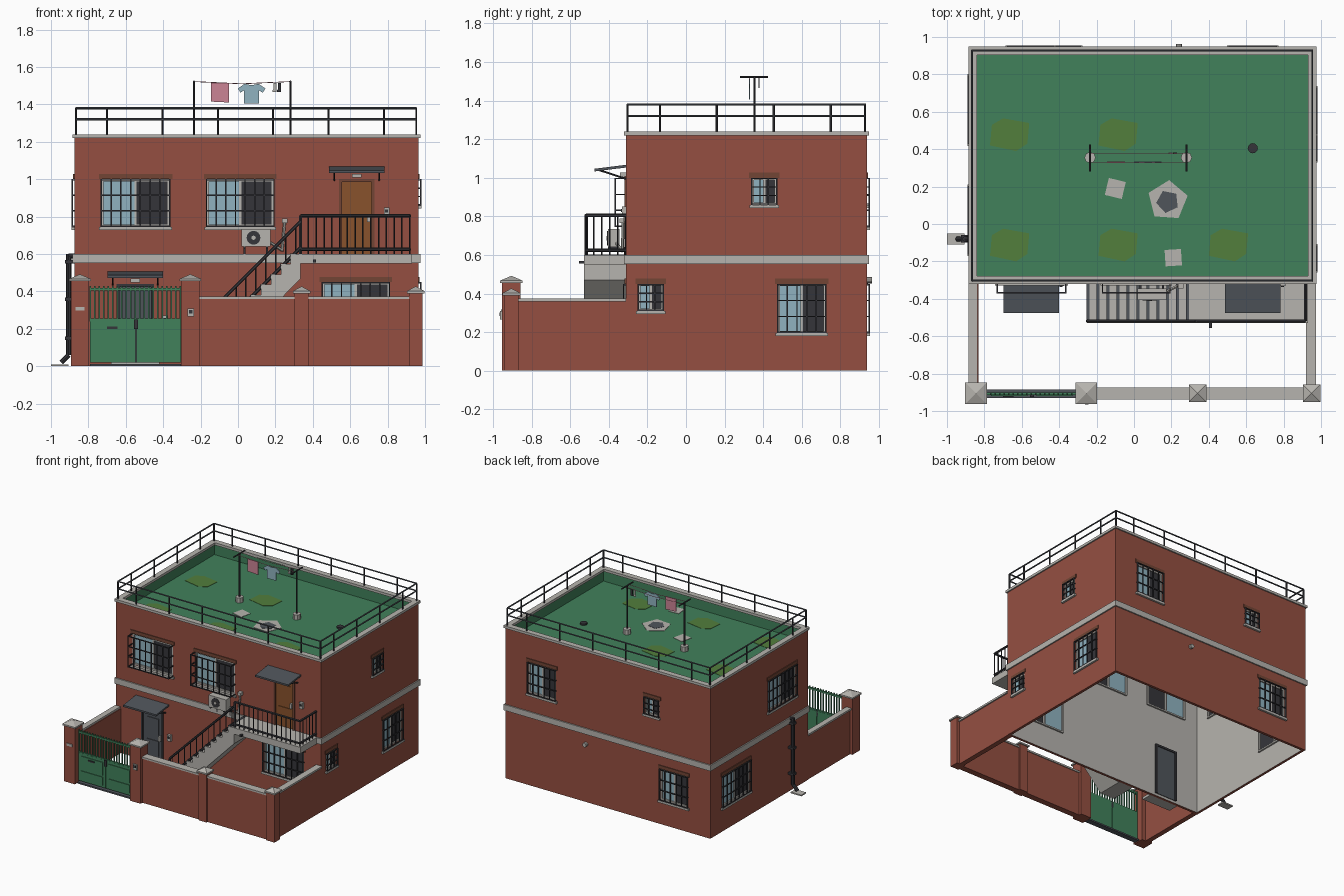
import bpy, bmesh, math
from mathutils import Matrix, Vector

if "Cube" in bpy.data.objects:
    bpy.data.objects.remove(bpy.data.objects["Cube"])

def mat(name, c):
    m = bpy.data.materials.new(name)
    m.diffuse_color = (*c, 1)
    m.use_nodes = True
    m.node_tree.nodes["Principled BSDF"].inputs["Base Color"].default_value = m.diffuse_color
    return m

BRICK = mat("brick_red", (0.30, 0.078, 0.053))
LINTEL = mat("lintel_brown", (0.17, 0.06, 0.035))
CONC = mat("concrete_grey", (0.47, 0.455, 0.425))
GREEN = mat("paint_green", (0.053, 0.22, 0.105))
OLIVE = mat("moss_olive", (0.085, 0.21, 0.045))
SLATE = mat("slate_grey", (0.08, 0.09, 0.105))
METAL = mat("dark_metal", (0.036, 0.036, 0.042))
WOOD = mat("door_wood", (0.25, 0.085, 0.025))
GLASS = mat("pale_blue", (0.28, 0.45, 0.53))
PINK = mat("towel_pink", (0.60, 0.23, 0.30))

def finish(name, bm, *mats):
    me = bpy.data.meshes.new(name)
    bm.normal_update()
    bm.to_mesh(me)
    bm.free()
    for m in mats:
        me.materials.append(m)
    ob = bpy.data.objects.new(name, me)
    bpy.context.scene.collection.objects.link(ob)
    return ob

def boxes(name, m, items, M=Matrix()):
    """Boxes given as (x0, x1, y0, y1, z0, z1)."""
    bm = bmesh.new()
    for x0, x1, y0, y1, z0, z1 in items:
        T = Matrix.Translation(((x0 + x1) / 2, (y0 + y1) / 2, (z0 + z1) / 2))
        bmesh.ops.create_cube(bm, size=1, matrix=M @ T @ Matrix.Diagonal((x1 - x0, y1 - y0, z1 - z0, 1)))
    return finish(name, bm, m)

def rods(name, m, segs, r, sides=6):
    """Round bars between point pairs."""
    bm = bmesh.new()
    for a, b in segs:
        a, b = Vector(a), Vector(b)
        R = (b - a).to_track_quat('Z', 'Y').to_matrix().to_4x4()
        bmesh.ops.create_cone(bm, cap_ends=True, segments=sides, radius1=r, radius2=r, depth=(b - a).length,
                              matrix=Matrix.Translation((a + b) / 2) @ R)
    return finish(name, bm, m)

def prism(name, m, pts, h0, h1, axis):
    bm = bmesh.new()
    put = {'x': lambda p, q, h: (h, p, q), 'y': lambda p, q, h: (p, h, q), 'z': lambda p, q, h: (p, q, h)}[axis]
    f = bm.faces.new([bm.verts.new(put(p, q, h0)) for p, q in pts])
    new = bmesh.ops.extrude_face_region(bm, geom=[f])['geom']
    bmesh.ops.translate(bm, vec=put(0, 0, h1 - h0), verts=[v for v in new if isinstance(v, bmesh.types.BMVert)])
    bmesh.ops.recalc_face_normals(bm, faces=bm.faces)
    return finish(name, bm, m)

def ring(x0, x1, y0, y1, w, z0, z1):
    return [(x0, x1, y0, y0 + w, z0, z1), (x0, x1, y1 - w, y1, z0, z1),
            (x0, x0 + w, y0 + w, y1 - w, z0, z1), (x1 - w, x1, y0 + w, y1 - w, z0, z1)]

X0, X1, Y0, Y1, ROOF = -0.875, 0.965, -0.312, 0.938, 1.135

# Hollow house shell: green roof tray on top, plaster inside
bm = bmesh.new()
bmesh.ops.create_cube(bm, size=1, matrix=Matrix.Translation(((X0 + X1) / 2, (Y0 + Y1) / 2, 0.61))
                      @ Matrix.Diagonal((X1 - X0, Y1 - Y0, 1.22, 1)))
bm.normal_update()
ends = [f for f in bm.faces if abs(f.normal.z) > 0.9]
for f in ends:
    top = f.normal.z > 0
    bmesh.ops.inset_region(bm, faces=[f], thickness=0.03)
    g = bmesh.ops.extrude_discrete_faces(bm, faces=[f])['faces'][0]
    for v in g.verts:
        v.co.z = ROOF if top else 1.10
    for e in g.edges:
        for lf in e.link_faces:
            lf.material_index = 1 if top else 2
shell = finish("house_walls", bm, BRICK, GREEN, CONC)
boxes("roof_coping", CONC, ring(X0 - 0.01, X1 + 0.01, Y0 - 0.01, Y1 + 0.01, 0.045, 1.22, 1.24))
boxes("floor_band", CONC, ring(X0 - 0.01, X1 + 0.01, Y0 - 0.01, Y1 + 0.01, 0.02, 0.553, 0.60))

# Wall openings
cuts = bmesh.new()
def side_matrix(side, u):
    pos, ang = {'front': ((u, Y0, 0), 0), 'right': ((X1, u, 0), 90),
                'back': ((u, Y1, 0), 180), 'left': ((X0, u, 0), 270)}[side]
    return Matrix.Translation(pos) @ Matrix.Rotation(math.radians(ang), 4, 'Z')

def cut(M, w, z0, z1):
    bmesh.ops.create_cube(cuts, size=1, matrix=M @ Matrix.Translation((0, 0, (z0 + z1) / 2))
                          @ Matrix.Diagonal((w, 0.12, z1 - z0, 1)))

def window(side, u, w, z0, z1, out=0.012):
    M, h, n = side_matrix(side, u), w / 2, side + "_window_"
    cut(M, w, z0, z1)
    t = 0.012
    boxes(n + "frame", CONC, [(-h, h, .006, .034, z0, z0 + t), (-h, h, .006, .034, z1 - t, z1),
          (-h, -h + t, .006, .034, z0, z1), (h - t, h, .006, .034, z0, z1), (-t / 2, t / 2, .008, .034, z0, z1)], M)
    boxes(n + "glass", GLASS, [(-h + t, -t / 2, .016, .022, z0 + t, z1 - t)], M)
    boxes(n + "screen", METAL, [(t / 2, h - t, .014, .02, z0 + t, z1 - t)], M)
    boxes(n + "sill", CONC, [(-h - .012, h + .012, -.016, .02, z0 - .016, z0)], M)
    boxes(n + "lintel", LINTEL, [(-h - .014, h + .014, -.006, .01, z1, z1 + .028)], M)
    k = max(3, round(w / 0.05))
    b = .0035
    g = [(-h + 2 * h * i / k - b, -h + 2 * h * i / k + b, -out - b, -out + b, z0, z1) for i in range(k + 1)]
    for j in range(4):
        z = z0 + .004 + (z1 - z0 - .008) * j / 3
        g.append((-h - b, h + b, -out - b, -out + b, z - b, z + b))
        g += [(s * h - b, s * h + b, -out, .004, z - b, z + b) for s in (-1, 1)]
    boxes(n + "grille", METAL, g, M)

window('front', -0.548, 0.365, 0.745, 1.0, 0.055)
window('front', 0.012, 0.36, 0.745, 1.0, 0.055)
window('front', 0.63, 0.36, 0.195, 0.45)
window('right', -0.183, 0.13, 0.31, 0.45)
window('right', 0.60, 0.25, 0.195, 0.45)
window('right', 0.405, 0.13, 0.86, 1.0)
window('back', 0.635, 0.25, 0.745, 1.0)
window('back', -0.352, 0.13, 0.86, 1.0)
window('back', -0.55, 0.25, 0.195, 0.45)
window('left', 0.02, 0.36, 0.745, 1.0)
window('left', 0.61, 0.36, 0.195, 0.45)

# Doors with awnings, lamps and meter boxes
def door(name, u, w, z0, z1, leaf, trim):
    M, h = side_matrix('front', u), w / 2
    cut(M, w, z0, z1)
    boxes(name + "_frame", trim, [(-h, -h + .016, -.006, .032, z0, z1), (h - .016, h, -.006, .032, z0, z1),
                                  (-h, h, -.006, .032, z1 - .016, z1)], M)
    boxes(name + "_leaf", leaf, [(-h + .016, h - .016, .008, .026, z0, z1 - .016)], M)
    boxes(name + "_panels", leaf, [(-.055, .055, .003, .01, z0 + a, z0 + b) for a, b in ((.04, .16), (.21, .34))], M)
    boxes(name + "_handle", CONC, [(h - .04, h - .025, -.012, .01, z0 + .17, z0 + .21)], M)
    boxes(name + "_lamp", CONC, [(-.025, .025, -.03, 0, z1 + .008, z1 + .028)], M)
    boxes(name + "_meter", CONC, [(.145, .175, -.02, 0, z0 + .2, z0 + .25)], M)
    boxes(name + "_meter_dial", METAL, [(.152, .168, -.024, -.018, z0 + .222, z0 + .238)], M)
    a = z1 + .045
    prism(name + "_awning", SLATE, [(Y0, a + .022), (-.475, a + .002), (-.475, a - .012), (Y0, a + .008)],
          u - .148, u + .148, 'x')
    rods(name + "_awning_brackets", METAL, [((u + s * .12, Y0, a - .05), (u + s * .12, -.45, a - .005)) for s in (-1, 1)], .005)

door("ground_door", -0.55, 0.20, 0.02, 0.44, SLATE, METAL)
door("upper_door", 0.635, 0.19, 0.60, 1.0, WOOD, LINTEL)
boxes("door_step", CONC, [(-.68, -.42, -.40, Y0, 0, .02)])
cutter = finish("opening_cutter", cuts)
cutter.hide_render = True
cutter.hide_viewport = True
mod = shell.modifiers.new("openings", 'BOOLEAN')
mod.operation, mod.object, mod.solver = 'DIFFERENCE', cutter, 'EXACT'

# Outside stair and landing
N, SX, LX, YS = 11, -0.25, 0.335, -0.53
dx, dz = (LX - SX) / N, 0.6 / N
prof = [(SX, 0)]
for i in range(N):
    prof += [(SX + i * dx, (i + 1) * dz), (SX + (i + 1) * dx, (i + 1) * dz)]
prof += [(LX, 0.47), (SX + 0.13, 0)]
prism("stair_flight", CONC, prof, YS, Y0, 'y')
boxes("stair_nosings", SLATE, [(SX + i * dx - .003, SX + i * dx + .013, YS + .005, Y0, (i + 1) * dz - .003, (i + 1) * dz + .003)
                               for i in range(N)])
boxes("landing_slab", CONC, [(LX, .93, YS, Y0, .548, .60)])
boxes("landing_spout", METAL, [(.402, .418, -.555, YS, .555, .57)])
ry, rx = YS + .012, .918
bal = [((LX + i * (rx - LX) / 14, ry, .6), (LX + i * (rx - LX) / 14, ry, .805)) for i in range(15)]
bal += [((rx, ry + i * .041, .6), (rx, ry + i * .041, .805)) for i in range(1, 6)]
bal += [((SX + (i + .5) * dx, ry, (i + 1) * dz), (SX + (i + .5) * dx, ry, SX + (i + .5) * dx + .44)) for i in range(N)]
rods("stair_balusters", METAL, bal, .004, 4)
rods("stair_handrail", METAL, [((LX, ry, .805), (rx, ry, .805)), ((rx, ry, .805), (rx, Y0, .805)),
     ((LX, ry, .625), (rx, ry, .625)), ((rx, ry, .625), (rx, Y0, .625)), ((LX, ry, .6), (LX, ry, .805)),
     ((SX, ry, SX + .44), (LX, ry, LX + .44)), ((SX, ry, SX + .30), (LX, ry, LX + .30)), ((SX, ry, 0), (SX, ry, SX + .44))], .009)

# Air conditioner with pipe
boxes("air_unit", CONC, [(.018, .175, -.405, -.345, .64, .735)])
rods("air_unit_fan", METAL, [((.083, -.409, .687), (.083, -.404, .687))], .037, 16)
rods("air_unit_hub", CONC, [((.083, -.412, .687), (.083, -.404, .687))], .012, 8)
boxes("air_unit_bracket", METAL, [(x, x + .01, -.405, Y0, .63, .64) for x in (.03, .15)]
      + [(x, x + .01, -.322, Y0, .57, .64) for x in (.03, .15)])
rods("air_pipe", CONC, [((.175, -.36, .66), (.235, -.33, .62)), ((.235, -.33, .615), (.25, -.325, .78))], .008)
boxes("pipe_cover", CONC, [(.235, .265, -.345, Y0, .765, .79)])
# Back vent
rods("back_vent", CONC, [((.24, Y1, .47), (.24, .963, .47))], .017, 10)

# Drainpipe and splash block
rods("drainpipe", METAL, [((-.905, -.08, .60), (-.905, -.08, .06)), ((-.905, -.08, .06), (-.945, -.08, .02)),
                          ((X0, -.08, .59), (-.905, -.08, .59))], .014, 8)
boxes("drainpipe_clamps", METAL, [(-.924, X0, -.10, -.06, z, z + .018) for z in (.14, .35, .55)])
boxes("splash_block", CONC, [(-1.0, -.905, -.11, -.05, 0, .01)])

# Yard walls, copings and pillars
F0, F1 = -.93, -.88
boxes("yard_walls", BRICK, [(-.255, .95, F0, F1, 0, .36), (-.872, -.832, -.9, Y0, 0, .36), (.922, .962, -.9, Y0, 0, .36)])
boxes("yard_coping", CONC, [(-.255, .95, F0 - .007, F1 + .007, .36, .374), (-.884, -.838, -.9, Y0, .36, .375),
                            (.92, .973, -.9, Y0, .36, .375)])
for x, r, z in ((-.845, .048, .455), (-.255, .048, .455), (.34, .037, .39), (.95, .037, .39)):
    boxes("pillar", BRICK, [(x - r, x + r, -.905 - r, -.905 + r, 0, z)])
    c = r + .01
    boxes("pillar_cap_slab", CONC, [(x - c, x + c, -.905 - c, -.905 + c, z, z + .012)])
    bm = bmesh.new()
    bmesh.ops.create_cone(bm, cap_ends=True, segments=4, radius1=c * 1.414, radius2=0, depth=.025,
        matrix=Matrix.Translation((x, -.905, z + .0245)) @ Matrix.Rotation(math.pi / 4, 4, 'Z'))
    finish("pillar_cap", bm, CONC)
boxes("name_plate", CONC, [(-.87, -.82, -.959, -.95, .298, .318)])
boxes("intercom", CONC, [(-.27, -.235, -.963, -.95, .265, .31)])
boxes("intercom_screen", METAL, [(-.262, -.243, -.966, -.96, .283, .302)])

# Gate
G0, G1, GM = -.79, -.305, -.545
boxes("gate_threshold", SLATE, [(G0, G1, -.93, -.885, 0, .012)])
boxes("gate_panels", GREEN, [(G0, GM - .002, -.915, -.9, .02, .245), (GM + .002, G1, -.915, -.9, .02, .245)])
boxes("gate_panel_relief", GREEN, [(a + .025, b - .025, -.92, -.914, z0, z1) for a, b in ((G0, GM), (GM, G1))
                                   for z0, z1 in ((.04, .105), (.12, .225))])
boxes("gate_bars", GREEN, [(G0 + i * .0241 - .004, G0 + i * .0241 + .004, -.912, -.904, .24, .43) for i in range(21)]
      + [(G0, G1, -.914, -.902, z, z + .014) for z in (.24, .405)])
boxes("gate_latch", METAL, [(-.70, -.645, -.926, -.914, .2, .212), (GM - .01, GM + .01, -.924, -.9, .2, .25)])

# Roof railing
a0, a1, b0, b1 = -.865, .953, -.303, .928
px = [a0] + [-.70 + .296 * i for i in range(6)] + [a1]
py = [-.135 + .295 * i for i in range(4)]
pp = [(x, y) for x in px for y in (b0, b1)] + [(x, y) for y in py for x in (a0, a1)]
rods("roof_rail_posts", METAL, [((x, y, 1.235), (x, y, 1.38)) for x, y in pp], .006)
cs = [(a0, b0), (a1, b0), (a1, b1), (a0, b1)]
rods("roof_rails", SLATE, [((*cs[i], z), (*cs[(i + 1) % 4], z)) for i in range(4) for z in (1.32, 1.38)], .006)

# Clothes line and laundry
for x in (-.235, .28):
    rods("line_pole_base", CONC, [((x, .355, ROOF), (x, .355, ROOF + .04))], .03, 8)
    rods("line_pole", METAL, [((x, .355, ROOF), (x, .355, 1.525)), ((x, .28, 1.522), (x, .425, 1.522))], .006)
rods("clothes_lines", PINK, [s for y in (.33, .378) for s in (((-.235, y, 1.522), (.02, y, 1.51)), ((.02, y, 1.51), (.28, y, 1.522)))], .002, 4)
prism("towel", PINK, [(-.145, 1.415), (-.048, 1.41), (-.048, 1.515), (-.145, 1.515)], .327, .333, 'y')
prism("shirt", GLASS, [(.032, 1.405), (.112, 1.405), (.112, 1.475), (.132, 1.462), (.147, 1.485), (.11, 1.51), (.085, 1.505),
      (.06, 1.505), (.035, 1.51), (.0, 1.485), (.013, 1.462), (.032, 1.475)], .327, .333, 'y')
for x, m in ((.19, CONC), (.215, METAL)):
    prism("sock", m, [(x, 1.515), (x + .016, 1.515), (x + .016, 1.465), (x - .006, 1.465), (x - .006, 1.477), (x, 1.48)], .375, .381, 'y')

# Roof stains, repair patches and drain
for x, y in ((-.66, .48), (-.08, .48), (-.66, -.11), (-.08, -.11), (.51, -.11)):
    prism("moss_patch", OLIVE, [(x + p, y + q) for p, q in ((-.11, -.06), (.03, -.09), (.09, -.05), (.10, .06), (-.04, .085), (-.10, .05))],
          ROOF, ROOF + .002, 'z')
def ngon(x, y, r, n, a):
    return [(x + r * math.cos(a + i * 2 * math.pi / n), y + r * math.sin(a + i * 2 * math.pi / n)) for i in range(n)]
prism("repair_patch", CONC, ngon(.18, .125, .11, 5, 1.5), ROOF, ROOF + .003, 'z')
prism("repair_patch_core", SLATE, ngon(.18, .12, .062, 5, 2.0), ROOF, ROOF + .005, 'z')
prism("small_patch_a", CONC, ngon(-.1, .19, .066, 4, .55), ROOF, ROOF + .003, 'z')
prism("small_patch_b", CONC, ngon(.21, -.18, .062, 4, .85), ROOF, ROOF + .003, 'z')
rods("roof_drain", METAL, [((.635, .405, ROOF), (.635, .405, ROOF + .012))], .027, 12)
